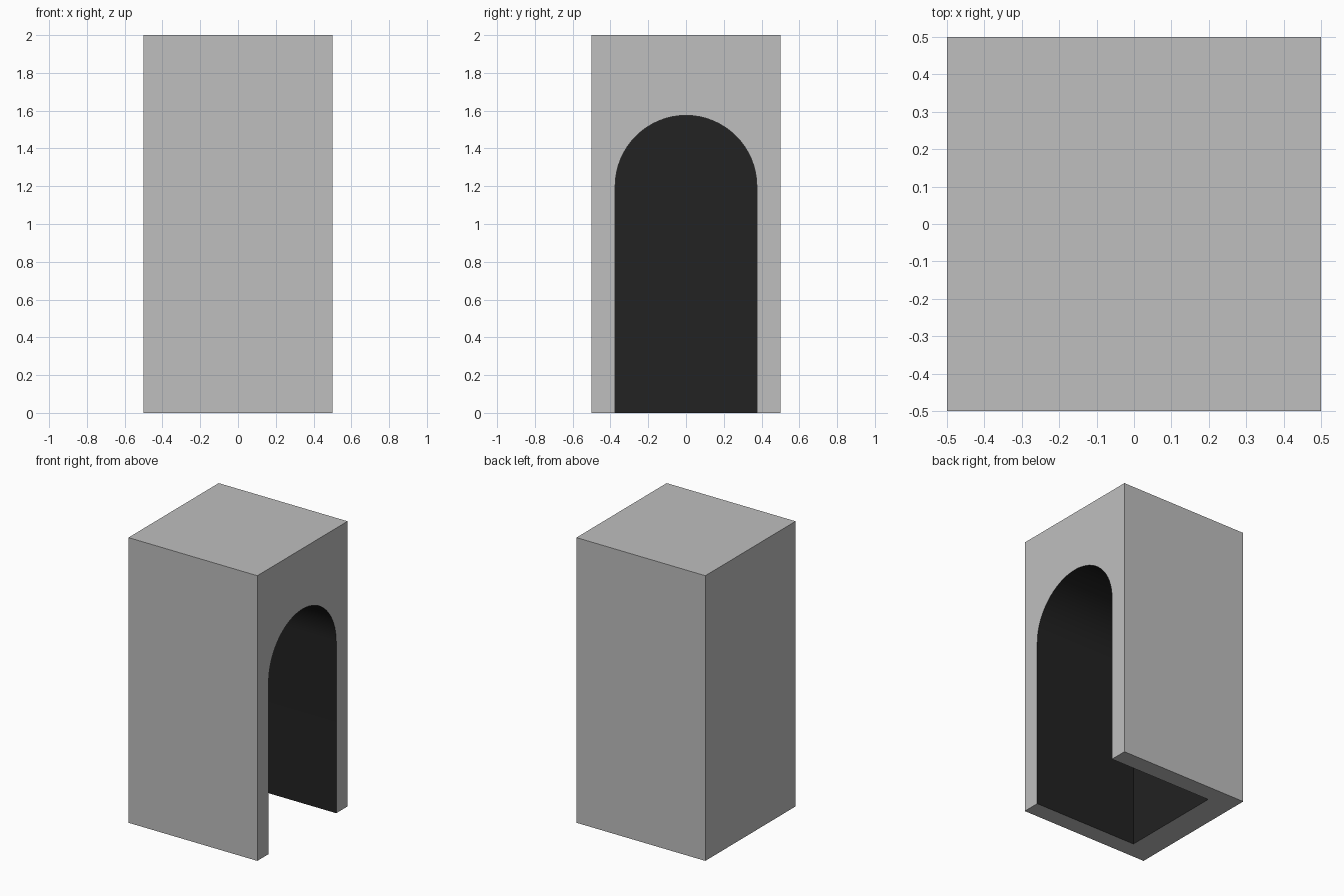
import bpy
import bmesh
from math import pi, cos, sin, radians

old = bpy.data.objects.get("Cube")
if old:
    bpy.data.objects.remove(old, do_unlink=True)

WIDTH, HEIGHT = 1.0, 2.0
ARCH_RADIUS, SPRING = 0.375, 1.2
BACK_WALL = -0.31
STEPS = 32


def make_material(name, value):
    mat = bpy.data.materials.new(name)
    mat.use_nodes = True
    color = (value, value, value, 1)
    mat.diffuse_color = color
    mat.node_tree.nodes["Principled BSDF"].inputs["Base Color"].default_value = color
    return mat


materials = [make_material("light grey", 0.52), make_material("near black", 0.016)]


def make_prism(name, outline, x0, x1, slot):
    """Extrude a (y, z) outline along x."""
    bm = bmesh.new()
    face = bm.faces.new([bm.verts.new((x0, y, z)) for y, z in outline])
    grown = bmesh.ops.extrude_face_region(bm, geom=[face])["geom"]
    moved = [v for v in grown if isinstance(v, bmesh.types.BMVert)]
    bmesh.ops.translate(bm, verts=moved, vec=(x1 - x0, 0, 0))
    bmesh.ops.recalc_face_normals(bm, faces=bm.faces)
    for f in bm.faces:
        f.material_index = slot
    mesh = bpy.data.meshes.new(name)
    bm.to_mesh(mesh)
    bm.free()
    for mat in materials:
        mesh.materials.append(mat)
    obj = bpy.data.objects.new(name, mesh)
    bpy.context.collection.objects.link(obj)
    return obj


# Solid block
h = WIDTH / 2
block = make_prism("arched_block", [(-h, 0), (h, 0), (h, HEIGHT), (-h, HEIGHT)], -h, h, 0)

# Round-topped recess, open at one side and underneath
arch = [(ARCH_RADIUS * cos(pi * i / STEPS), SPRING + ARCH_RADIUS * sin(pi * i / STEPS))
        for i in range(STEPS + 1)]
outline = [(-ARCH_RADIUS, -0.2), (ARCH_RADIUS, -0.2)] + arch
cutter = make_prism("recess_cutter", outline, BACK_WALL, h + 0.2, 1)
cutter.hide_render = True

cut = block.modifiers.new("recess", "BOOLEAN")
cut.operation = "DIFFERENCE"
cut.solver = "EXACT"
cut.object = cutter

bpy.ops.object.select_all(action="DESELECT")
block.select_set(True)
bpy.context.view_layer.objects.active = block
bpy.ops.object.modifier_apply(modifier=cut.name)
bpy.data.objects.remove(cutter, do_unlink=True)

# Soft vault, crisp corners
bpy.ops.object.shade_smooth_by_angle(angle=radians(30))
